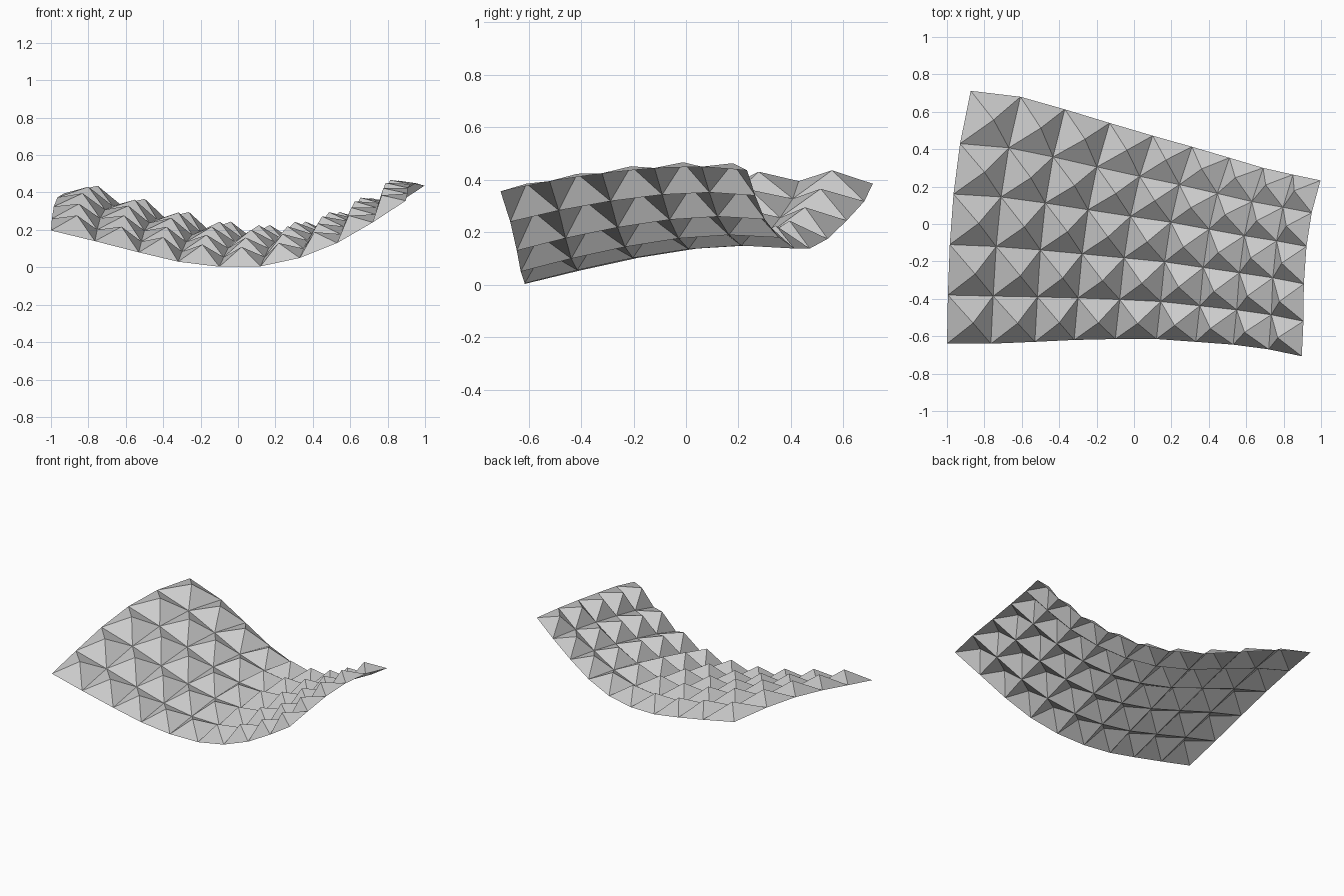
import bpy, bmesh
from mathutils import Vector

if "Cube" in bpy.data.objects:
    bpy.data.objects.remove(bpy.data.objects["Cube"])

# Four boundary curves of the curved roof, as grid corner points
front = [Vector(p) for p in (
    (-1, -.64, .197), (-.765, -.64, .14), (-.53, -.63, .08), (-.32, -.62, .03), (-.1, -.615, .003),
    (.12, -.615, .005), (.33, -.63, .05), (.53, -.645, .13), (.72, -.67, .24), (.897, -.707, .356))]
back = [Vector(p) for p in (
    (-.873, .712, .385), (-.607, .68, .318), (-.37, .613, .245), (-.13, .54, .175), (.1, .472, .138),
    (.31, .413, .138), (.51, .354, .18), (.69, .3, .25), (.85, .264, .34), (.997, .233, .436))]
left = [Vector(p) for p in (
    (-1, -.64, .197), (-.995, -.38, .26), (-.985, -.11, .325),
    (-.965, .16, .374), (-.93, .43, .395), (-.873, .712, .385))]
right = [Vector(p) for p in (
    (.897, -.707, .356), (.906, -.52, .395), (.908, -.32, .425),
    (.922, -.12, .445), (.95, .06, .45), (.997, .233, .436))]
NU, NV = len(front) - 1, len(left) - 1


def patch(i, j):
    """Blend the four boundary curves into one smooth surface point."""
    u, v = i / NU, j / NV
    ruled = front[i] * (1 - v) + back[i] * v + left[j] * (1 - u) + right[j] * u
    corners = ((front[0] * (1 - u) + front[-1] * u) * (1 - v)
               + (back[0] * (1 - u) + back[-1] * u) * v)
    return ruled - corners


# Base grid of quads
bm = bmesh.new()
grid = [[bm.verts.new(patch(i, j)) for i in range(NU + 1)] for j in range(NV + 1)]
for j in range(NV):
    for i in range(NU):
        bm.faces.new((grid[j][i], grid[j][i + 1], grid[j + 1][i + 1], grid[j + 1][i]))
bm.normal_update()

# Raise every quad into an open pyramid along its normal
bmesh.ops.poke(bm, faces=bm.faces[:], offset=0.082)

mesh = bpy.data.meshes.new("pyramid_roof")
bm.to_mesh(mesh)
bm.free()
roof = bpy.data.objects.new("pyramid_roof", mesh)
bpy.context.collection.objects.link(roof)
